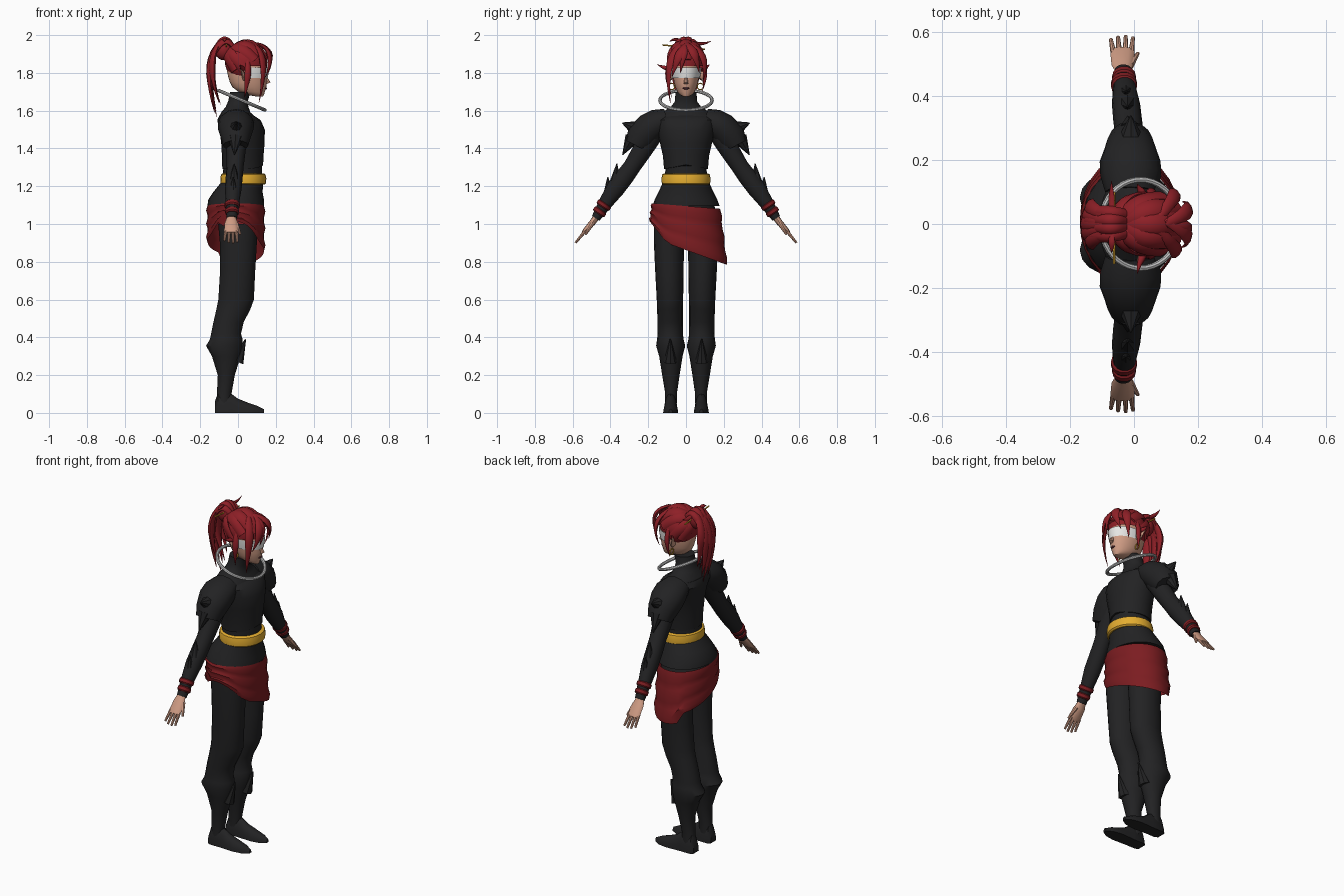
import bpy, bmesh, math
from mathutils import Vector as V


def mat(name, r, g, b):
    m = bpy.data.materials.new(name)
    m.diffuse_color = (r, g, b, 1)
    return m


BLACK = mat("black cloth", .016, .016, .017)
HAIR = mat("red hair", .27, .014, .020)
RED = mat("red cloth", .20, .012, .015)
GOLD = mat("gold", .78, .42, .03)
SILVER = mat("silver", .55, .55, .55)
WHITE = mat("white visor", .85, .85, .83)
SKIN = mat("skin", .62, .33, .23)
LIPS = mat("dark lips", .06, .015, .02)


def finish(name, bm, m, angle=40):
    bmesh.ops.recalc_face_normals(bm, faces=bm.faces)
    me = bpy.data.meshes.new(name)
    bm.to_mesh(me)
    bm.free()
    me.materials.append(m)
    for p in me.polygons:
        p.use_smooth = True
    me.set_sharp_from_angle(angle=math.radians(angle))
    ob = bpy.data.objects.new(name, me)
    bpy.context.collection.objects.link(ob)
    return ob


def loft(name, rings, m, n=16, caps=True, fix=None, keep=None, angle=40):
    """Skin elliptical rings (centre, axis U, axis W)."""
    bm = bmesh.new()
    rows = []
    for c, u, w in rings:
        row = []
        for i in range(n):
            a = 2 * math.pi * i / n
            p = c + u * math.cos(a) + w * math.sin(a)
            row.append(bm.verts.new(fix(p) if fix else p))
        rows.append(row)
    for r0, r1 in zip(rows, rows[1:]):
        for i in range(n):
            j = (i + 1) % n
            bm.faces.new((r0[i], r0[j], r1[j], r1[i]))
    if caps:
        bm.faces.new(rows[0])
        bm.faces.new(rows[-1])
    if keep:
        bad = [f for f in bm.faces if not keep(f.calc_center_median())]
        bmesh.ops.delete(bm, geom=bad, context='FACES')
    return finish(name, bm, m, angle)


def sec(x, y, z, rx, ry, tilt=0, s=1):
    """Ring whose lateral axis tilts upward by an angle; s mirrors it in y."""
    t = math.radians(tilt)
    return V((x, s * y, z)), V((rx, 0, 0)), V((0, s * math.cos(t), math.sin(t))) * ry


def ball(name, c, r, m, keep=None, seg=20):
    bm = bmesh.new()
    bmesh.ops.create_uvsphere(bm, u_segments=seg, v_segments=seg // 2 + 2, radius=1)
    for v in bm.verts:
        v.co = V(c) + V((v.co.x * r[0], v.co.y * r[1], v.co.z * r[2]))
    if keep:
        bad = [f for f in bm.faces if not keep(f.calc_center_median())]
        bmesh.ops.delete(bm, geom=bad, context='FACES')
    return finish(name, bm, m)


def rod(name, a, b, r0, r1, m, n=8, squash=1):
    a, b = V(a), V(b)
    d = (b - a).normalized()
    u = d.cross(V((1, 0, 0)) if abs(d.x) < .8 else V((0, 1, 0))).normalized()
    w = d.cross(u) * squash
    return loft(name, [(a, u * r0, w * r0), (b, u * r1, w * r1)], m, n)


def strand(name, p0, p1, p2, w, th, m=HAIR, mid=(.03, 0, 1.8), steps=9, blunt=False):
    """Tapered lock of hair along a quadratic curve."""
    p0, p1, p2, rings = V(p0), V(p1), V(p2), []
    for k in range(steps + 1):
        t = k / steps
        p = p0 * (1 - t) ** 2 + p1 * 2 * t * (1 - t) + p2 * t * t
        d = ((p1 - p0) * (1 - t) + (p2 - p1) * t).normalized()
        u = d.cross(p - V(mid)).normalized()
        f = .8 + .2 * math.sin(t * math.pi) if blunt else (.55 + .9 * t if t < .5 else 2 * (1 - t) ** .9 * .933) + .03
        rings.append((p, u * w * f, u.cross(d) * th * f))
    return loft(name, rings, m, 8, angle=60)


# Torso, hem and high collar
loft("torso", [sec(x, 0, z, rx, ry) for z, x, rx, ry in [
    (1.06, -.01, .135, .16), (1.22, .02, .108, .118), (1.29, .025, .103, .108), (1.42, .02, .10, .12),
    (1.50, .015, .11, .15), (1.56, .0, .10, .165), (1.59, -.012, .078, .13), (1.62, -.005, .06, .08),
    (1.65, .0, .052, .058), (1.70, .012, .054, .056)]], BLACK, 24)
loft("bodice", [sec(x, 0, z, rx, ry) for z, x, rx, ry in [
    (1.29, .025, .108, .116), (1.36, .025, .11, .122), (1.43, .026, .115, .138),
    (1.50, .022, .12, .155), (1.55, .005, .115, .172), (1.58, -.01, .085, .14)]], BLACK, 24,
    fix=lambda p: p + V((0, 0, .05 * max(0, .12 - abs(p.y)) * (4 if p.x > .05 and p.z < 1.3 else 0))))
loft("jacket_hem", [sec(x, 0, z, rx, ry) for z, x, rx, ry in [
    (1.22, .022, .112, .122), (1.17, .0, .13, .145), (1.13, -.01, .147, .165), (1.095, -.012, .15, .178)]], BLACK, 24)
loft("belt", [sec(.028, 0, z, rx, rx + .008) for z, rx in
     [(1.208, .112), (1.215, .12), (1.24, .122), (1.262, .118), (1.268, .108)]], GOLD, 24)


# Slanted wrap skirt with soft folds
def slant(p):
    k = (1.09 - p.z) / .24
    low = .862 - .36 * p.y + (.9 * (-.1 - p.y) if p.y < -.1 else 0) + (.05 if p.x < -.08 else 0)
    top = 1.095 - .08 * p.y
    return V((p.x, p.y, top + (low - top) * k))


loft("wrap_skirt", [sec(-.012, .012 * k / 8, 1.09 - .03 * k, .15 + (.007 if k % 3 == 1 else 0),
     .18 + .003 * k + (.006 if k % 3 == 1 else 0)) for k in range(9)], RED, 28, caps=False, fix=slant)

for s, side in ((-1, "right"), (1, "left")):
    # Leg with flared knee guard, and shoe
    loft(side + "_leg", [sec(x, y, z, rx, ry, 0, s) for z, x, y, rx, ry in [
        (1.0, .0, .085, .105, .085), (.9, .002, .09, .098, .08), (.75, -.002, .088, .093, .075),
        (.6, -.01, .085, .094, .07), (.55, -.024, .085, .09, .068), (.48, -.05, .084, .08, .067),
        (.42, -.063, .083, .079, .067), (.39, -.062, .083, .086, .07), (.355, -.072, .081, .097, .077),
        (.30, -.062, .08, .076, .062), (.2, -.062, .08, .045, .046), (.11, -.072, .079, .039, .032),
        (.05, -.075, .08, .038, .032)]], BLACK, 16)
    rod(side + "_shin_point", (-.005, s * .083, .27), (.04, s * .083, .39), .035, .003, BLACK)
    loft(side + "_shoe", [(V((x, s * .081, 0)), V((0, w, 0)), V((0, 0, h))) for x, w, h in [
        (-.122, .026, .06), (-.105, .036, .11), (-.04, .036, .105), (.0, .038, .075), (.05, .04, .055),
        (.10, .032, .038), (.137, .01, .02)]], BLACK, 16, fix=lambda p: V((p.x, p.y, max(p.z, 0))))

    # Sleeve, shoulder cap and spikes
    loft(side + "_sleeve", [sec(*a, s) for a in [
        (-.01, .17, 1.50, .07, .065, 35), (-.01, .225, 1.40, .052, .054, 30), (-.015, .285, 1.305, .045, .047, 32),
        (-.02, .325, 1.25, .045, .05, 34), (-.025, .375, 1.185, .044, .05, 34),
        (-.03, .43, 1.105, .035, .037, 34), (-.033, .478, 1.03, .028, .024, 34)]], BLACK, 14)
    loft(side + "_shoulder_cap", [sec(*a, s) for a in [
        (-.01, .10, 1.55, .08, .062, 75), (-.01, .15, 1.535, .095, .075, 65), (-.012, .195, 1.505, .095, .082, 55),
        (-.012, .235, 1.46, .08, .085, 38), (-.012, .265, 1.415, .066, .062, 28)]], BLACK, 12)
    rod(side + "_shoulder_upper_spike", (-.01, s * .25, 1.50), (-.01, s * .337, 1.535), .05, .003, BLACK)
    rod(side + "_shoulder_lower_spike", (-.012, s * .285, 1.455), (-.02, s * .336, 1.365), .04, .002, BLACK)
    rod(side + "_elbow_spike", (-.02, s * .375, 1.21), (-.02, s * .366, 1.32), .034, .002, BLACK)
    rod(side + "_forearm_spike", (-.025, s * .41, 1.16), (-.025, s * .414, 1.25), .028, .002, BLACK)
    for i, (y, z, r) in enumerate([(.435, 1.10, .041), (.457, 1.065, .037)]):
        loft(f"{side}_wristband_{i}", [sec(-.031, y + .6 * k, z - .85 * k, r - f, r - f, 34, s) for k, f in
             [(-.014, .006), (-.008, 0), (.008, 0), (.014, .006)]], RED, 14)

    # Hand
    loft(side + "_palm", [sec(*a, s) for a in [
        (-.034, .472, 1.04, .022, .018, 36), (-.036, .495, 1.008, .034, .017, 40),
        (-.036, .535, .963, .038, .013, 40), (-.036, .545, .952, .034, .009, 40)]], SKIN, 12)
    for i, (x, l) in enumerate([(-.064, .82), (-.046, .96), (-.027, 1), (-.009, .92)]):
        rod(f"{side}_finger_{i}", (x, s * .532, .965), (x * 1.25 + .008, s * (.532 + .053 * l), .965 - .065 * l),
            .0095, .006, SKIN)
    rod(side + "_thumb", (-.012, s * .495, 1.005), (.012, s * .532, .945), .013, .006, SKIN)

    # Pointed ear and hoop earring
    rod(side + "_ear", (.035, s * .066, 1.775), (.01, s * .115, 1.835), .026, .002, SKIN, squash=.5)
    bpy.ops.mesh.primitive_torus_add(major_radius=.017, minor_radius=.003, major_segments=16, minor_segments=6,
                                     location=(.04, s * .076, 1.728), rotation=(0, math.pi / 2, 0))
    bpy.context.object.name = side + "_earring"
    bpy.context.object.data.materials.append(GOLD)

# Head, nose, lips and visor
loft("head", [sec(x, 0, z, rx, ry) for z, x, rx, ry in [
    (1.675, .115, .018, .015), (1.685, .09, .048, .034), (1.70, .072, .07, .046), (1.725, .06, .09, .057),
    (1.75, .055, .098, .064), (1.78, .05, .102, .069), (1.83, .045, .108, .075), (1.89, .045, .10, .075)]], SKIN, 24)
rod("nose", (.142, 0, 1.785), (.161, 0, 1.745), .006, .012, SKIN)
ball("lips", (.147, 0, 1.718), (.006, .018, .006), LIPS, seg=12)
loft("visor", [sec(.05, 0, z, rx, ry) for z, rx, ry in
     [(1.772, .107, .074), (1.80, .112, .079), (1.828, .112, .081)]], WHITE, 32, caps=False,
     keep=lambda p: p.x > .055)

# Hair cap and locks drawn back toward the knot
C, R = V((.043, 0, 1.857)), V((.112, .096, .104))
ball("hair_cap", C, R, HAIR, keep=lambda p: p.z > 1.845 or p.x < .025, seg=28)
back = V((-.85, 0, .55))


def on_cap(d, k=1.0):
    d = d.normalized()
    return C + V((d.x * R.x, d.y * R.y, d.z * R.z)) * k


for i in range(9):
    a = math.radians(-128 + 32 * i)
    start = V((math.cos(a), math.sin(a), .12 if abs(a) < 1.5 else -.5))
    p0, p2 = on_cap(start), on_cap(back, .98)
    half = on_cap(start.normalized() + back.normalized() + V((0, 0, .35)), 1.03)
    strand(f"swept_lock_{i}", p0, half * 2 - (p0 + p2) / 2, p2, .032, .014, mid=C, blunt=True)

# Fringe and side locks
for i, (p0, p1, p2, w) in enumerate([
        ((.10, .01, 1.955), (.21, -.04, 1.92), (.145, -.075, 1.775), .026),
        ((.08, -.02, 1.955), (.17, -.12, 1.90), (.11, -.083, 1.64), .024),
        ((.11, .0, 1.95), (.20, -.01, 1.92), (.162, -.03, 1.80), .02),
        ((.10, .0, 1.955), (.21, .05, 1.93), (.15, .07, 1.80), .026),
        ((.08, .02, 1.955), (.16, .13, 1.90), (.11, .088, 1.75), .024),
        ((.05, -.08, 1.88), (.06, -.12, 1.80), (.035, -.075, 1.67), .018),
        ((.05, .08, 1.88), (.06, .12, 1.81), (.045, .085, 1.70), .016),
        ((.04, -.085, 1.82), (.02, -.10, 1.82), (.01, -.155, 1.845), .012),
        ((.04, .085, 1.82), (.02, .10, 1.82), (.01, .125, 1.845), .012)]):
    strand(f"fringe_lock_{i}", p0, p1, p2, w, .012)

# Knot, ponytail, loose ends and hair pin
ball("hair_knot", (-.075, 0, 1.925), (.05, .05, .058), HAIR)
for i, y in enumerate((-.042, -.014, .014, .042)):
    strand(f"knot_coil_{i}", (-.03, y * .8, 1.945), (-.08, y, 2.045 - abs(y)), (-.13, y, 1.90), .02, .014,
           mid=(-.08, 0, 1.9), blunt=True)
for i, (y, x, z) in enumerate([(-.06, -.10, 1.64), (-.03, -.125, 1.59), (0, -.11, 1.56), (.03, -.115, 1.60),
                               (.058, -.10, 1.66), (.01, -.09, 1.63)]):
    strand(f"ponytail_lock_{i}", (-.095, y * .5, 1.96), (-.20 + abs(y) * .4, y * 1.2, 1.87), (x, y * .7, z), .03, .018)
strand("loose_end_0", (-.07, .02, 1.97), (-.07, .08, 1.94), (-.07, .135, 1.97), .012, .008)
strand("loose_end_1", (-.07, -.02, 1.97), (-.07, -.06, 1.985), (-.07, -.09, 1.965), .012, .008)
rod("hair_pin", (-.062, -.125, 1.948), (-.062, .10, 1.925), .004, .004, GOLD)

# Tilted silver neck ring
bpy.ops.mesh.primitive_torus_add(major_radius=.134, minor_radius=.009, major_segments=40, minor_segments=8,
                                 location=(.02, 0, 1.655), rotation=(0, .40, 0))
ring = bpy.context.object
ring.name = "neck_ring"
ring.scale = (1, 1.03, 1)
ring.data.materials.append(SILVER)
bpy.ops.object.shade_smooth_by_angle()
